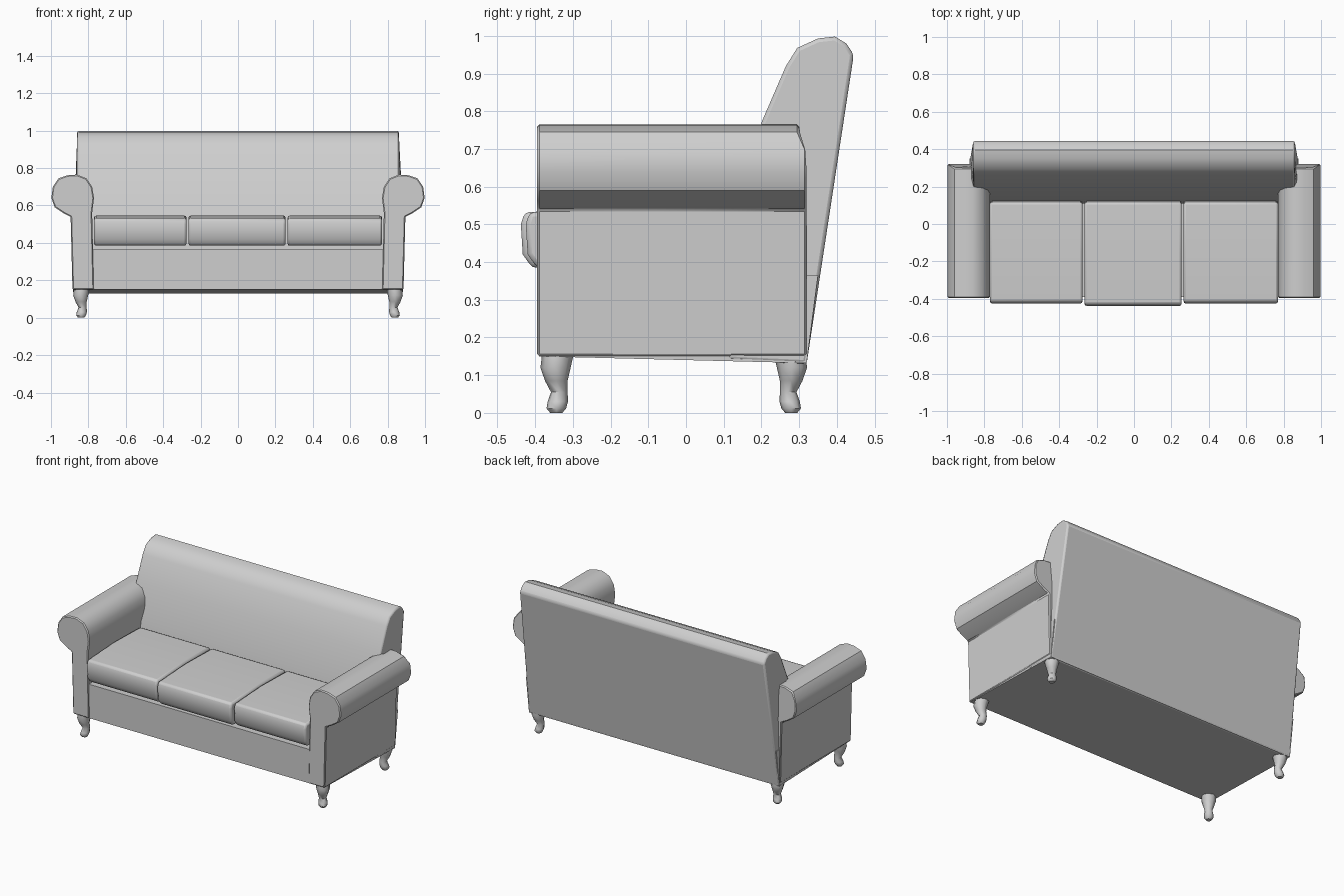
import bpy, bmesh, math
from mathutils import Vector

cube = bpy.data.objects.get("Cube")
if cube:
    bpy.data.objects.remove(cube, do_unlink=True)

fabric = bpy.data.materials.new("light grey")
fabric.use_nodes = True
GREY = (0.62, 0.62, 0.62, 1)
fabric.diffuse_color = GREY
fabric.node_tree.nodes["Principled BSDF"].inputs["Base Color"].default_value = GREY


def finish(name, bm, bevel=0, segments=2, angle=35):
    bmesh.ops.recalc_face_normals(bm, faces=bm.faces)
    mesh = bpy.data.meshes.new(name)
    bm.to_mesh(mesh)
    bm.free()
    obj = bpy.data.objects.new(name, mesh)
    bpy.context.collection.objects.link(obj)
    mesh.materials.append(fabric)
    if bevel:
        mod = obj.modifiers.new("soft edges", "BEVEL")
        mod.width, mod.segments = bevel, segments
        mod.limit_method = "ANGLE"
        mod.angle_limit = math.radians(40)
    bpy.ops.object.select_all(action="DESELECT")
    obj.select_set(True)
    bpy.context.view_layer.objects.active = obj
    bpy.ops.object.shade_smooth_by_angle(angle=math.radians(angle))
    return obj


def loft(rings):
    """Skin a list of equal closed rings and cap both ends."""
    bm = bmesh.new()
    rows = [[bm.verts.new(p) for p in ring] for ring in rings]
    for low, high in zip(rows, rows[1:]):
        for i in range(len(low)):
            j = (i + 1) % len(low)
            bm.faces.new((low[i], low[j], high[j], high[i]))
    bm.faces.new(rows[0])
    bm.faces.new(rows[-1])
    return bm


# Seat base, slightly lower at the back
base = [(-0.39, 0.15), (0.32, 0.132), (0.35, 0.365), (-0.39, 0.365)]
finish("seat_base", loft([[(x, y, z) for y, z in base] for x in (-0.88, 0.88)]))

# Raked backrest with a rounded top, a little narrower at the top
back = [(0.11, 0.14), (0.32, 0.13), (0.445, 0.95), (0.425, 0.98), (0.395, 0.998),
        (0.35, 0.993), (0.295, 0.968), (0.265, 0.92), (0.2, 0.77), (0.14, 0.56), (0.11, 0.4)]


def back_ring(side):
    return [(side * (0.882 if z < 0.6 else 0.86), y, z) for y, z in back]


finish("backrest", loft([back_ring(-1), back_ring(1)]), bevel=0.01)

# Rolled arms
arm = [(0.77, 0.15), (0.885, 0.15), (0.895, 0.54), (0.935, 0.56), (0.98, 0.59),
       (0.998, 0.64), (0.99, 0.7), (0.96, 0.745), (0.91, 0.762), (0.86, 0.765),
       (0.81, 0.745), (0.78, 0.7), (0.77, 0.64), (0.78, 0.56)]
for side, label in ((1, "left"), (-1, "right")):
    front = [(side * x, -0.395, z) for x, z in arm]
    rear = [(side * x, 0.3 if z > 0.74 else 0.32, z) for x, z in arm]
    finish(label + "_arm", loft([front, rear]), bevel=0.006, segments=1)

# Three loose seat cushions, the middle one a touch further forward
for label, x0, x1, front in (("right", -0.77, -0.275, -0.425),
                             ("middle", -0.265, 0.255, -0.438),
                             ("left", 0.265, 0.77, -0.425)):
    side_profile = [(front + 0.03, 0.385), (0.13, 0.385), (0.115, 0.54),
                    (-0.15, 0.546), (front + 0.01, 0.532), (front, 0.5), (front + 0.005, 0.42)]
    bm = loft([[(x, y, z) for y, z in side_profile] for x in (x0, x1)])
    finish(label + "_seat_cushion", bm, bevel=0.012)

# Small carved legs: wide knee, thin ankle, turned-out foot (height, radius, outward shift)
leg = [(0.155, 0.042, 0), (0.12, 0.04, 0.006), (0.085, 0.03, 0.004), (0.055, 0.022, -0.004),
       (0.03, 0.027, 0), (0.012, 0.026, 0.004), (0, 0.016, 0.004)]
for end, y, direction in (("front", -0.34, -1), ("back", 0.275, 1)):
    for side, label in ((1, "left"), (-1, "right")):
        rings = []
        for z, radius, shift in leg:
            centre = Vector((side * (0.835 + shift), y + direction * shift, z))
            rings.append([centre + radius * Vector((math.cos(a), math.sin(a), 0))
                          for a in (math.tau * i / 8 for i in range(8))])
        finish(end + "_" + label + "_leg", loft(rings), angle=50)
